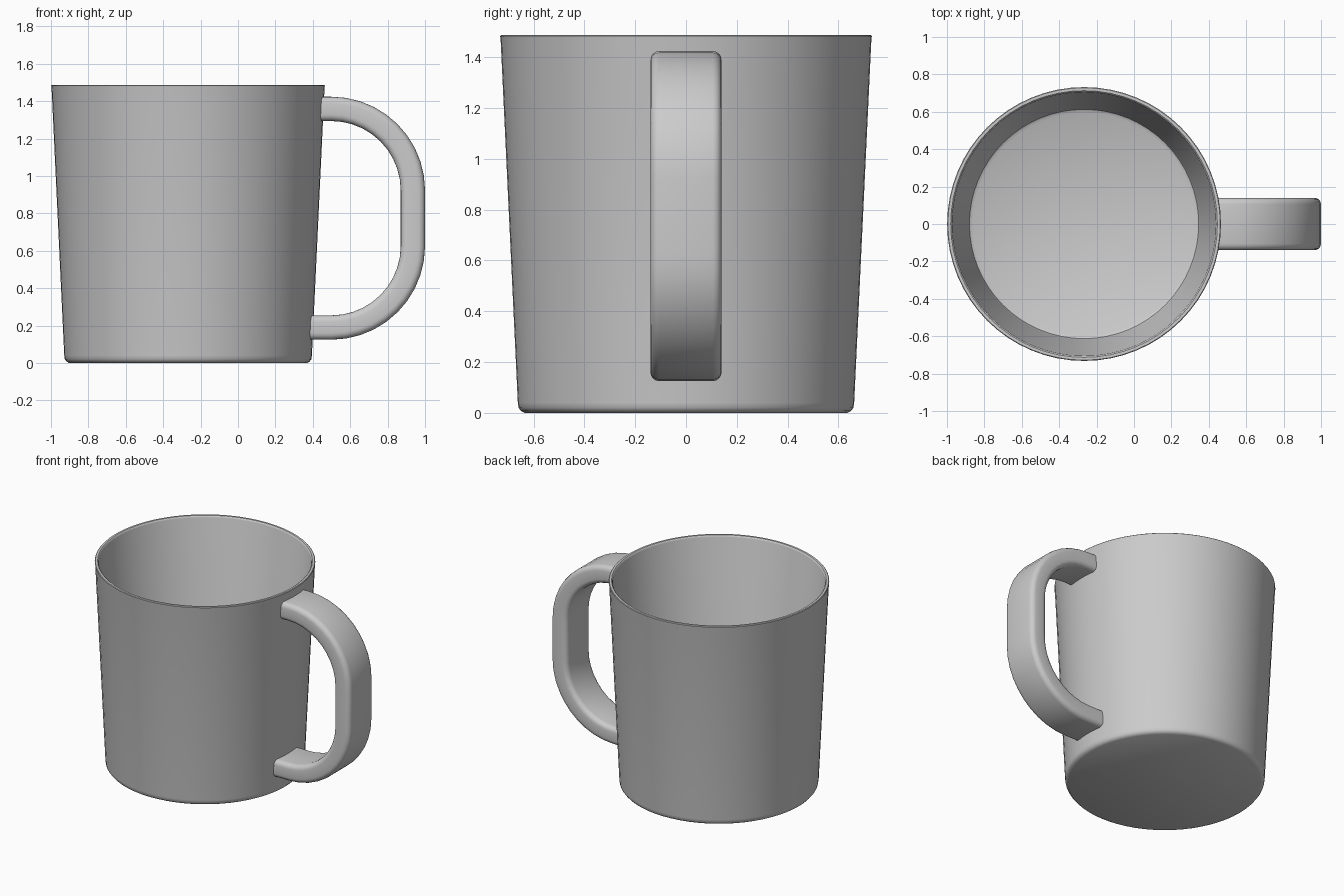
import bpy, bmesh, math
from mathutils import Vector

if "Cube" in bpy.data.objects:
    bpy.data.objects.remove(bpy.data.objects["Cube"])

CX = -0.267     # cup axis
SIDES = 64


def finish(bm, name, angle=35):
    bmesh.ops.recalc_face_normals(bm, faces=bm.faces)
    mesh = bpy.data.meshes.new(name)
    bm.to_mesh(mesh)
    bm.free()
    obj = bpy.data.objects.new(name, mesh)
    bpy.context.collection.objects.link(obj)
    bpy.ops.object.select_all(action='DESELECT')
    obj.select_set(True)
    bpy.context.view_layer.objects.active = obj
    bpy.ops.object.shade_smooth_by_angle(angle=math.radians(angle))
    return obj


def bridge(bm, rings):
    for a, b in zip(rings, rings[1:]):
        n = len(a)
        for i in range(n):
            j = (i + 1) % n
            bm.faces.new((a[i], a[j], b[j], b[i]))
    bm.faces.new(rings[0])
    bm.faces.new(rings[-1])


# Cup: lathe profile (radius, z) from underside, over the lip, to inner floor
profile = [(0.635, 0.0), (0.65, 0.008), (0.659, 0.02), (0.662, 0.04),
           (0.730, 1.475), (0.732, 1.483), (0.728, 1.487),
           (0.713, 1.487), (0.708, 1.483), (0.705, 1.475),
           (0.620, 0.09), (0.613, 0.07), (0.595, 0.06)]
bm = bmesh.new()
rings = []
for r, z in profile:
    rings.append([bm.verts.new((CX + r * math.cos(2 * math.pi * i / SIDES),
                                r * math.sin(2 * math.pi * i / SIDES), z))
                  for i in range(SIDES)])
bridge(bm, rings)
finish(bm, "cup_body")

# Handle path in the x-z plane: two quarter arcs joined by a straight grip
R, AX, TOP, LOW = 0.436, 0.499, 0.923, 0.626
STEPS = 10
path = [Vector((0.44, TOP + R))]
for k in range(STEPS + 1):
    a = math.pi / 2 * (1 - k / STEPS)
    path.append(Vector((AX + R * math.cos(a), TOP + R * math.sin(a))))
for k in range(STEPS + 1):
    a = -math.pi / 2 * k / STEPS
    path.append(Vector((AX + R * math.cos(a), LOW + R * math.sin(a))))
path.append(Vector((0.385, LOW - R)))

# Handle section: rounded rectangle (across y, through thickness)
HW, HT, CR = 0.14, 0.065, 0.035
section = []
for q, (sx, sy) in enumerate([(1, 1), (-1, 1), (-1, -1), (1, -1)]):
    for k in range(5):
        a = math.pi / 2 * (q + k / 4)
        section.append((sx * (HW - CR) + CR * math.cos(a),
                        sy * (HT - CR) + CR * math.sin(a)))

bm = bmesh.new()
rings = []
for i, p in enumerate(path):
    t = (path[min(i + 1, len(path) - 1)] - path[max(i - 1, 0)]).normalized()
    if i in (0, 1):
        t = Vector((1, 0))
    elif i >= len(path) - 2:
        t = Vector((-1, 0))
    n = Vector((-t.y, t.x))
    rings.append([bm.verts.new((p.x + n.x * v, u, p.y + n.y * v))
                  for u, v in section])
bridge(bm, rings)
finish(bm, "handle")
